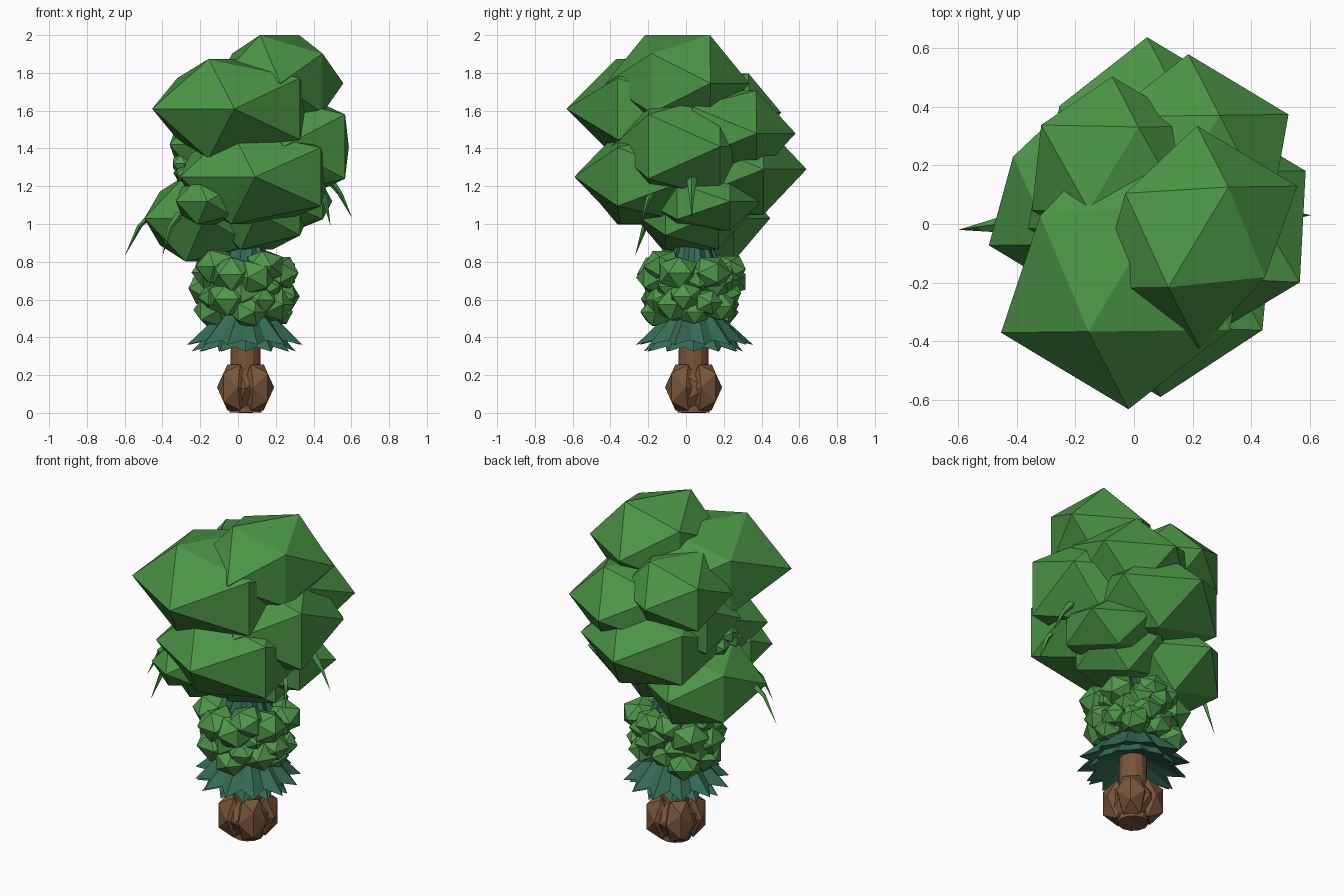
import bpy, bmesh, math, random
from mathutils import Vector, Matrix

if "Cube" in bpy.data.objects:
    bpy.data.objects.remove(bpy.data.objects["Cube"])

random.seed(4)
PHI = (1 + 5 ** 0.5) / 2
AXIS = Vector((0.04, 0.04, 0))


def material(name, rgb):
    m = bpy.data.materials.new(name)
    m.diffuse_color = (*rgb, 1)
    m.use_nodes = True
    m.node_tree.nodes["Principled BSDF"].inputs["Base Color"].default_value = m.diffuse_color
    return m


LEAF = material("leaf_green", (0.07, 0.30, 0.06))
BUSH = material("bush_green", (0.08, 0.31, 0.07))
TEAL = material("needle_teal", (0.035, 0.15, 0.09))
BARK = material("bark_brown", (0.19, 0.09, 0.04))


def finish(name, bm, mat):
    me = bpy.data.meshes.new(name)
    bm.to_mesh(me)
    bm.free()
    me.materials.append(mat)
    ob = bpy.data.objects.new(name, me)
    bpy.context.collection.objects.link(ob)
    return ob


def clump(bm, c, s, sz, deg=-31, left=1.0, right=1.0):
    """Twenty-sided lump: edge-up icosahedron, squashed in z and turned about z.
    left / right pull its outermost local x corners in or out."""
    part = bmesh.new()
    for a in (-1, 1):
        for b in (-PHI, PHI):
            pull = left if b < 0 else right
            for p in ((0, a, b), (a, b, 0), (b * pull, 0, a)):
                part.verts.new((p[0] * s, p[1] * s, p[2] * sz))
    bmesh.ops.convex_hull(part, input=part.verts)
    part.transform(Matrix.Translation(c) @ Matrix.Rotation(math.radians(deg), 4, 'Z'))
    tmp = bpy.data.meshes.new("tmp")
    part.to_mesh(tmp)
    part.free()
    bm.from_mesh(tmp)
    bpy.data.meshes.remove(tmp)


def polar(r, a, z):
    return AXIS + Vector((r * math.cos(a), r * math.sin(a), z))


# Root ball: brown core with four corner lumps
bm = bmesh.new()
clump(bm, polar(0, 0, 0.13), 0.078, 0.080)
for i in range(4):
    clump(bm, polar(0.088, (i + 0.5) * math.pi / 2, 0.135), 0.048, 0.075, 45 + 90 * i)
finish("root_ball", bm, BARK)

# Trunk
bm = bmesh.new()
bmesh.ops.create_cone(bm, cap_ends=True, segments=12, radius1=0.085, radius2=0.065, depth=1.0,
                      matrix=Matrix.Translation(polar(0, 0, 0.502)))
finish("trunk", bm, BARK)


# Needle skirts: cones with a pointed star hem and a hollowed underside
def skirt(name, z_top, z_hem, r_top, r_tip, n, turn):
    bm = bmesh.new()
    top, hem, under = [], [], []
    for i in range(2 * n):
        a = turn + i * math.pi / n
        tip = i % 2 == 0
        r = r_tip * random.uniform(0.92, 1.03) if tip else r_tip * 0.74
        top.append(bm.verts.new(polar(r_top, a, z_top)))
        hem.append(bm.verts.new(polar(r, a, z_hem if tip else z_hem + 0.025)))
        under.append(bm.verts.new(polar(0.06, a, z_hem + 0.09)))
    for i in range(2 * n):
        j = (i + 1) % (2 * n)
        bm.faces.new((hem[i], hem[j], top[j], top[i]))
        bm.faces.new((hem[j], hem[i], under[i], under[j]))
    finish(name, bm, TEAL)


skirt("needle_skirt_low", 0.52, 0.325, 0.10, 0.28, 12, 0.0)
skirt("needle_skirt_mid", 0.55, 0.36, 0.11, 0.315, 12, 0.2)
skirt("needle_skirt_inner", 0.72, 0.52, 0.10, 0.20, 12, 0.1)
skirt("needle_skirt_top", 0.88, 0.68, 0.10, 0.20, 12, 0.3)

# Bush collar: irregular spiral of small lumps above the skirt
bm = bmesh.new()
N = 34
for i in range(N):
    s = random.uniform(0.045, 0.066)
    z = 0.53 + 0.26 * i / (N - 1) + random.uniform(-0.02, 0.02)
    clump(bm, polar(random.uniform(0.16, 0.20), i * 2.4, z), s, s * 0.85, random.uniform(0, 180))
finish("bush_collar", bm, BUSH)

# Crown clumps: centre, horizontal size, vertical size, left and right pull
CROWN = {
    "top_front": ((-0.025, -0.15, 1.61), 0.254, 0.163, 0.84, 1.0),
    "top_right": ((0.22, -0.045, 1.745), 0.20, 0.158, 0.9, 0.82),
    "top_back_left": ((-0.07, 0.19, 1.59), 0.165, 0.128, 1.08, 1.1),
    "back": ((0.05, 0.22, 1.29), 0.22, 0.15, 1.0, 1.0),
    "back_right": ((0.19, 0.20, 1.48), 0.20, 0.14, 1.0, 1.0),
    "right": ((0.235, 0.0, 1.41), 0.208, 0.17, 1.0, 1.15),
    "front": ((0.085, -0.15, 1.25), 0.232, 0.155, 1.0, 1.1),
    "front_left_small": ((-0.165, -0.28, 1.12), 0.097, 0.075, 1.0, 1.0),
    "left_low": ((-0.18, 0.09, 1.03), 0.187, 0.142, 0.9, 1.0),
    "bottom": ((0.10, 0.03, 1.06), 0.165, 0.12, 1.0, 1.0),
    "right_low": ((0.22, 0.09, 1.12), 0.165, 0.095, 1.0, 1.0),
    "left": ((-0.10, 0.12, 1.42), 0.155, 0.13, 1.0, 1.0),
}
for name, (c, s, sz, left, right) in CROWN.items():
    bm = bmesh.new()
    clump(bm, Vector(c), s, sz, left=left, right=right)
    finish("crown_" + name, bm, LEAF)

# Small leaf tuft on the left side
bm = bmesh.new()
for c in ((-0.29, 0.02, 1.32), (-0.28, 0.09, 1.27), (-0.27, -0.05, 1.26)):
    clump(bm, Vector(c), 0.035, 0.03, random.uniform(0, 180))
finish("leaf_tuft", bm, BUSH)

# Hanging spikes: thin cones bending down from the crown: base, bend, tip
SPIKES = [((-0.44, 0.0, 1.06), (-0.52, -0.01, 0.99), (-0.60, -0.02, 0.83)),
          ((0.47, 0.03, 1.25), (0.54, 0.03, 1.16), (0.605, 0.03, 1.03)),
          ((-0.30, -0.17, 1.06), (-0.36, -0.22, 0.98), (-0.40, -0.27, 0.83)),
          ((0.40, -0.15, 1.22), (0.46, -0.20, 1.13), (0.49, -0.24, 0.99))]
bm = bmesh.new()
for path in SPIKES:
    rings = []
    for p, r in zip(path[:2], (0.03, 0.015)):
        rings.append([bm.verts.new(Vector(p) + Vector((r * math.cos(k * math.pi / 2), r * math.sin(k * math.pi / 2), 0)))
                      for k in range(4)])
    tip = bm.verts.new(path[2])
    for k in range(4):
        j = (k + 1) % 4
        bm.faces.new((rings[0][j], rings[0][k], rings[1][k], rings[1][j]))
        bm.faces.new((rings[1][j], rings[1][k], tip))
bmesh.ops.recalc_face_normals(bm, faces=bm.faces)
finish("hanging_spikes", bm, LEAF)
